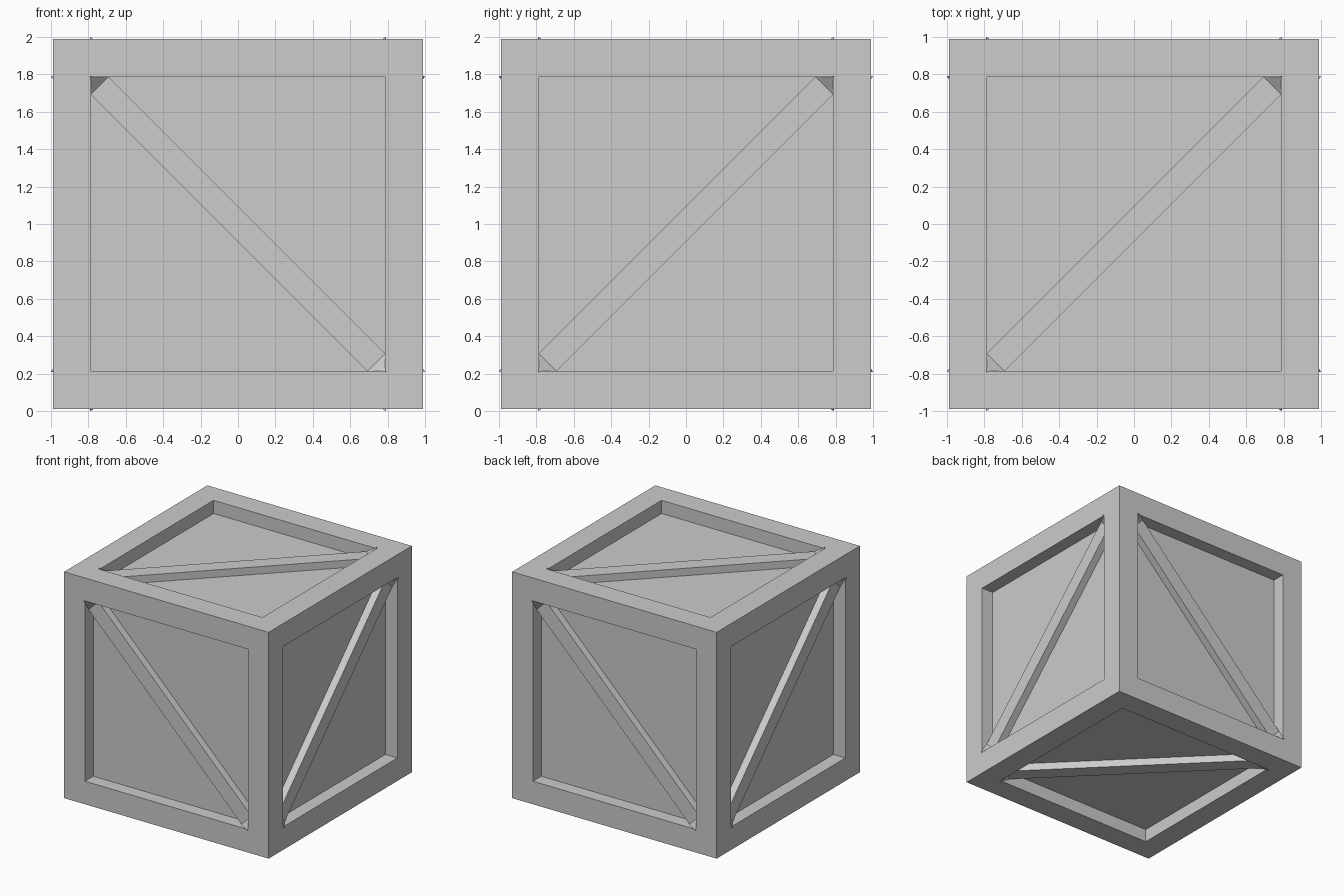
import bpy, bmesh, math
from mathutils import Matrix, Vector

if "Cube" in bpy.data.objects:
    bpy.data.objects.remove(bpy.data.objects["Cube"])

HALF = 0.988     # half size of the crate frame
INNER = 0.787    # half size of the recessed panel
DEPTH = 0.115    # recess depth
BRACE_TOP = 0.938
TIP = 1.0        # height of the pointed brace ends
LEG = 0.095      # brace edge distance from the recess corner

grey = bpy.data.materials.new("plain grey")
grey.diffuse_color = (0.604, 0.604, 0.604, 1)
grey.use_nodes = True
grey.node_tree.nodes["Principled BSDF"].inputs["Base Color"].default_value = grey.diffuse_color


def add_object(name, bm):
    bmesh.ops.recalc_face_normals(bm, faces=bm.faces[:])
    mesh = bpy.data.meshes.new(name)
    bm.to_mesh(mesh)
    bm.free()
    mesh.materials.append(grey)
    obj = bpy.data.objects.new(name, mesh)
    bpy.context.collection.objects.link(obj)
    obj.location.z = 1
    return obj


# Crate body: a cube with a flat frame and a sunken panel on every side
bm = bmesh.new()
bmesh.ops.create_cube(bm, size=2 * HALF)
bm.normal_update()
panels = bm.faces[:]
bmesh.ops.inset_individual(bm, faces=panels, thickness=HALF - INNER, use_even_offset=True)
bm.normal_update()
panels = bmesh.ops.extrude_discrete_faces(bm, faces=panels)["faces"]
bm.normal_update()
for face in panels:
    shift = face.normal.copy() * -DEPTH
    bmesh.ops.translate(bm, verts=face.verts[:], vec=shift)
add_object("crate_body", bm)


def brace(name, right, up):
    """Diagonal beam from lower left to upper right of a side, ends rising to the corners."""
    right, up = Vector(right), Vector(up)
    out = right.cross(up)
    frame = Matrix((right, up, out)).transposed()
    c, e = INNER + 0.003, INNER - LEG
    outline = [(-c, -c), (-e, -INNER), (INNER, e), (c, c), (e, INNER), (-INNER, -e)]
    bm = bmesh.new()
    low = [bm.verts.new(frame @ Vector((a, b, HALF - DEPTH - 0.02))) for a, b in outline]
    top = [bm.verts.new(frame @ Vector((a, b, TIP if i % 3 == 0 else BRACE_TOP)))
           for i, (a, b) in enumerate(outline)]
    bm.faces.new(low)
    bm.faces.new((top[1], top[2], top[4], top[5]))
    bm.faces.new((top[0], top[1], top[5]))
    bm.faces.new((top[2], top[3], top[4]))
    for i in range(6):
        j = (i + 1) % 6
        bm.faces.new((low[i], low[j], top[j], top[i]))
    add_object(name, bm)


# One brace per side, given by the side's own right and up directions
brace("front_brace", (0, 0, 1), (-1, 0, 0))
brace("back_brace", (0, 0, 1), (1, 0, 0))
brace("right_brace", (0, 1, 0), (0, 0, 1))
brace("left_brace", (0, -1, 0), (0, 0, 1))
brace("top_brace", (1, 0, 0), (0, 1, 0))
brace("bottom_brace", (1, 0, 0), (0, -1, 0))
